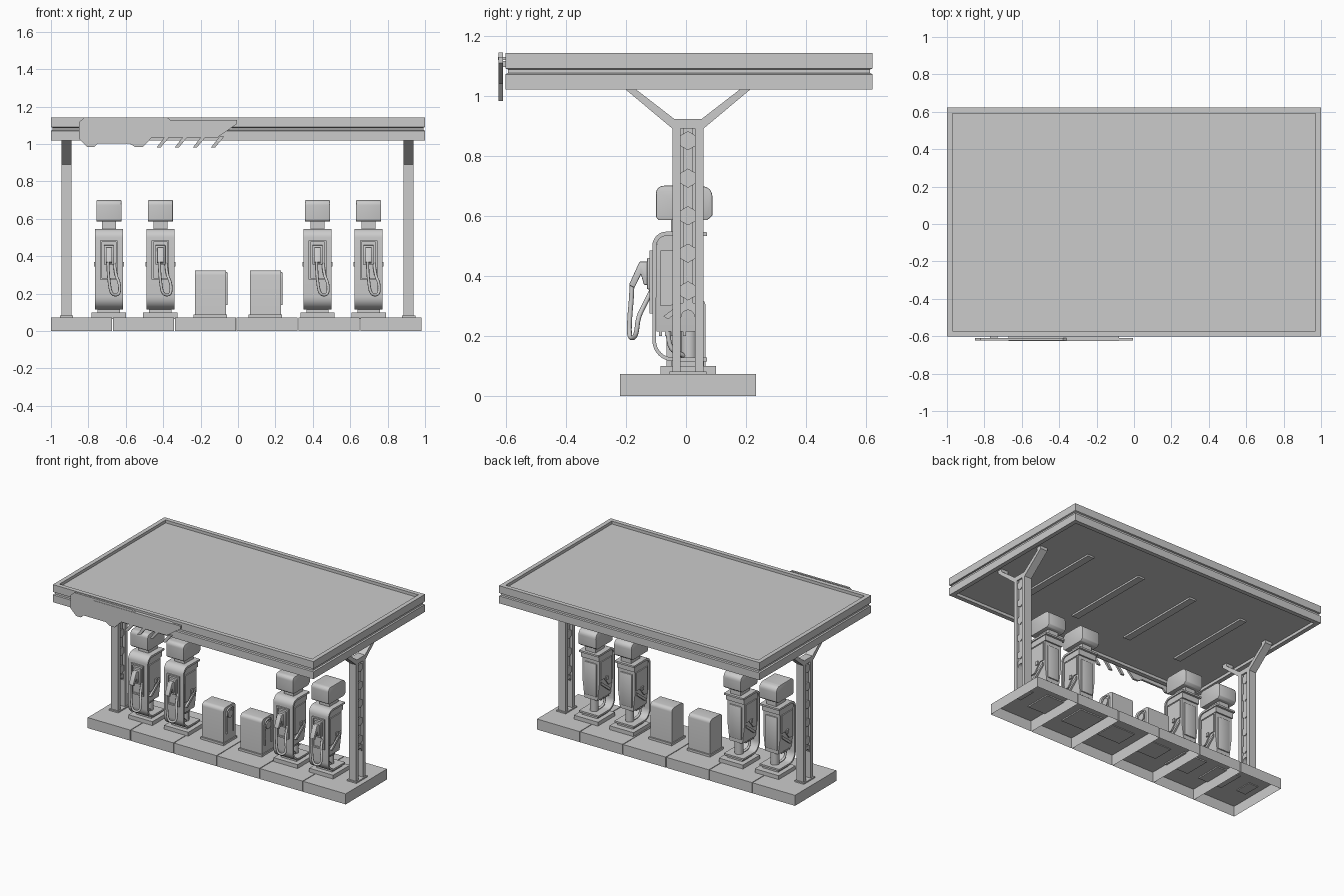
import bpy, bmesh, math
from mathutils import Vector

if "Cube" in bpy.data.objects:
    bpy.data.objects.remove(bpy.data.objects["Cube"])


def finish(name, bm, bevel=0, seg=2, angle=35):
    bmesh.ops.recalc_face_normals(bm, faces=bm.faces)
    if bevel:
        bmesh.ops.bevel(bm, geom=bm.edges[:], offset=bevel, segments=seg,
                        profile=0.5, affect='EDGES', clamp_overlap=True)
    me = bpy.data.meshes.new(name)
    bm.to_mesh(me)
    bm.free()
    for p in me.polygons:
        p.use_smooth = True
    me.set_sharp_from_angle(angle=math.radians(angle))
    ob = bpy.data.objects.new(name, me)
    bpy.context.collection.objects.link(ob)
    return ob


def prism(name, pts, lo, hi, axis='x', bevel=0):
    """Extrude a profile: (y, z) along x, (x, z) along y, or (x, y) along z."""
    place = {'x': lambda a, b, t: (t, a, b), 'y': lambda a, b, t: (a, t, b),
             'z': lambda a, b, t: (a, b, t)}[axis]
    bm = bmesh.new()
    n = len(pts)
    v0 = [bm.verts.new(place(a, b, lo)) for a, b in pts]
    v1 = [bm.verts.new(place(a, b, hi)) for a, b in pts]
    bm.faces.new(v0)
    bm.faces.new(v1)
    for i in range(n):
        j = (i + 1) % n
        bm.faces.new((v0[i], v0[j], v1[j], v1[i]))
    return finish(name, bm, bevel)


def box(name, x0, x1, y0, y1, z0, z1, bevel=0):
    return prism(name, [(x0, y0), (x1, y0), (x1, y1), (x0, y1)], z0, z1, 'z', bevel)


def arc(cx, cy, r, a0, a1, n=8):
    return [(cx + r * math.cos(math.radians(a0 + (a1 - a0) * i / n)),
             cy + r * math.sin(math.radians(a0 + (a1 - a0) * i / n))) for i in range(n + 1)]


def rings(name, x0, x1, y0, y1, profile):
    """Rectangular rings of (inset, z) joined into a capped shell."""
    bm = bmesh.new()
    rs = [[bm.verts.new(p) for p in ((x0 + d, y0 + d, z), (x1 - d, y0 + d, z),
                                     (x1 - d, y1 - d, z), (x0 + d, y1 - d, z))]
          for d, z in profile]
    for a, b in zip(rs, rs[1:]):
        for i in range(4):
            j = (i + 1) % 4
            bm.faces.new((a[i], a[j], b[j], b[i]))
    bm.faces.new(rs[0])
    bm.faces.new(rs[-1])
    return finish(name, bm)


def tube(name, pts, r):
    cu = bpy.data.curves.new(name, 'CURVE')
    cu.dimensions = '3D'
    cu.bevel_depth, cu.bevel_resolution, cu.use_fill_caps = r, 2, True
    sp = cu.splines.new('NURBS')
    sp.points.add(len(pts) - 1)
    for p, co in zip(sp.points, pts):
        p.co = (*co, 1)
    sp.use_endpoint_u, sp.order_u, sp.resolution_u = True, 3, 4
    ob = bpy.data.objects.new(name, cu)
    bpy.context.collection.objects.link(ob)
    return ob


# canopy slab with rim, side groove and recessed underside
rings("canopy", -1, 1, -0.602, 0.622,
      [(0.03, 1.04), (0.03, 1.02), (0, 1.02), (0, 1.071), (0.009, 1.075), (0.009, 1.087),
       (0, 1.091), (0, 1.142), (0.03, 1.142), (0.03, 1.122)])
for x in (-0.62, -0.21, 0.21, 0.62):
    box("canopy_light", x - 0.025, x + 0.025, -0.32, 0.32, 1.028, 1.045)

# island: six blocks with open undersides
for i in range(6):
    x = -1 + i * 0.331
    block = box("island_block", x, x + 0.326, -0.22, 0.233, 0, 0.073)
    bm = bmesh.new()
    bm.from_mesh(block.data)
    bmesh.ops.delete(bm, geom=[f for f in bm.faces if f.normal.z < -0.9], context='FACES')
    bm.to_mesh(block.data)
    bm.free()


# columns with flanges, hexagon-patterned web and forked top
def column(cx):
    c, w = 0.0065, 0.027
    box("column_foot", cx - 0.036, cx + 0.036, -0.055, 0.068, 0.068, 0.082)
    for s in (-1, 1):
        a, b = sorted((c + s * 0.024, c + s * 0.0515))
        box("column_flange", cx - w, cx + w, a, b, 0.073, 0.922)
        arm = [(0.0515, 0.89), (0.207, 1.02), (0.207, 1.045), (0.172, 1.045),
               (0.172, 1.02), (0.045, 0.922), (0, 0.922), (0, 0.89)]
        prism("column_arm", [(c + s * y, z) for y, z in arm], cx - w, cx + w)
    box("column_web", cx - 0.006, cx + 0.006, c - 0.025, c + 0.025, 0.3, 0.92)
    box("column_web_core", cx - 0.016, cx + 0.016, c - 0.016, c + 0.016, 0.3, 0.92)
    for i in range(5):
        z = 0.35 + i * 0.125
        prism("column_hexagon", [(c - 0.024, z - 0.018), (c, z - 0.032), (c + 0.024, z - 0.018),
                                 (c + 0.024, z + 0.018), (c, z + 0.032), (c - 0.024, z + 0.018)],
              cx - 0.021, cx + 0.021)
    prism("column_arch", [(c - 0.025, 0.31), (c - 0.025, 0.26)] + arc(c, 0.265, 0.021, 180, 0)
          + [(c + 0.025, 0.26), (c + 0.025, 0.31)], cx - 0.018, cx + 0.018)


for cx in (-0.917, 0.912):
    column(cx)


# fuel pump
def pump(cx):
    def b(name, hx, y0, y1, z0, z1, bev=0, dx=0):
        return box(name, cx + dx - hx, cx + dx + hx, y0, y1, z0, z1, bev)

    b("pump_base", 0.092, -0.085, 0.1, 0.065, 0.1)
    b("pump_base_step", 0.06, -0.05, 0.06, 0.1, 0.118)
    prism("pump_post", arc(cx, 0.01, 0.028, 0, 337.5, 15), 0.1, 0.24, 'z')
    # wrap-around front shell, a C-shaped strip
    outer = [(0.07, 0.545)] + arc(-0.065, 0.5, 0.047, 90, 180) \
        + arc(-0.042, 0.185, 0.07, 180, 270) + [(0.07, 0.115)]
    inner = [(0.07, 0.533)] + arc(-0.065, 0.5, 0.033, 90, 180) \
        + arc(-0.042, 0.185, 0.058, 180, 270) + [(0.07, 0.127)]
    prism("pump_shell", outer + inner[::-1], cx - 0.075, cx + 0.075)
    # tapered inner body with side panels, ribs and fins
    prism("pump_body", [(cx - 0.05, 0.215), (cx + 0.05, 0.215), (cx + 0.064, 0.33),
                        (cx + 0.064, 0.505), (cx - 0.064, 0.505), (cx - 0.064, 0.33)],
          -0.099, 0.045, 'y')
    b("pump_body_top", 0.068, -0.095, 0.055, 0.495, 0.535)
    b("pump_back_panel", 0.045, 0.04, 0.053, 0.24, 0.47, 0.004)
    for s in (-1, 1):
        x0, x1 = sorted((cx + s * 0.055, cx + s * 0.071))
        prism("pump_side_panel", [(-0.085, 0.3), (-0.05, 0.3), (0.0, 0.36), (0.035, 0.36),
                                  (0.035, 0.485), (-0.085, 0.485)], x0, x1)
        prism("pump_side_rib", [(-0.075, 0.265), (-0.06, 0.255), (0.03, 0.325), (0.03, 0.345)],
              x0, x1)
        b("pump_side_knob", 0.006, -0.03, -0.01, 0.345, 0.37, 0, s * 0.074)
        tube("pump_pipe", [(cx + s * 0.035, -0.06, 0.23), (cx + s * 0.035, -0.06, 0.16),
                           (cx + s * 0.03, -0.02, 0.14), (cx + s * 0.01, 0.0, 0.13)], 0.008)
    for i in range(5):
        y = -0.09 + i * 0.02
        b("pump_fin", 0.045, y, y + 0.01, 0.2, 0.216)
    # head on a short neck
    b("pump_neck", 0.038, -0.05, 0.05, 0.54, 0.59)
    prism("pump_head", arc(-0.075, 0.675, 0.025, 180, 90, 5) + [(0.045, 0.7)]
          + arc(0.055, 0.665, 0.033, 75, 0, 4) + [(0.088, 0.6), (0.07, 0.585), (-0.09, 0.585),
                                                  (-0.1, 0.595)],
          cx - 0.067, cx + 0.067, 'x', 0.005)
    # front recess frame, holster, nozzle and hose
    for s in (-1, 1):
        b("pump_frame_side", 0.005, -0.122, -0.108, 0.275, 0.485, 0, s * 0.042)
    for z in (0.275, 0.475):
        b("pump_frame_bar", 0.045, -0.122, -0.108, z, z + 0.01)
    b("pump_holster", 0.027, -0.13, -0.11, 0.355, 0.46, 0.004)
    prism("pump_nozzle", [(-0.155, 0.447), (-0.118, 0.447), (-0.118, 0.37), (-0.14, 0.37),
                          (-0.15, 0.405), (-0.172, 0.36), (-0.19, 0.37)],
          cx - 0.017, cx + 0.017, 'x', 0.003)
    tube("pump_hose", [(cx + dx, y, z) for dx, y, z in (
        (-0.005, -0.18, 0.37), (-0.005, -0.181, 0.33), (0.0, -0.187, 0.27), (0.01, -0.19, 0.2),
        (0.04, -0.178, 0.19), (0.058, -0.165, 0.205), (0.056, -0.16, 0.26),
        (0.035, -0.14, 0.3), (0.03, -0.11, 0.36))], 0.008)


for cx in (-0.69, -0.415, 0.425, 0.698):
    pump(cx)


# small service cabinets with a hose niche on the right side
def cabinet(cx):
    h = 0.083
    box("cabinet_foot", cx - h - 0.006, cx + h + 0.006, -0.075, 0.075, 0.068, 0.088)
    prism("cabinet_body", [(-0.065, 0.085)] + arc(-0.04, 0.3, 0.025, 180, 90, 5)
          + arc(0.04, 0.3, 0.025, 90, 0, 5) + [(0.065, 0.085)], cx - h, cx + h)
    x = cx + h
    prism("cabinet_dial", arc(0, 0.268, 0.026, 0, 345, 15), x - 0.005, x + 0.008)
    tube("cabinet_hose", [(x + 0.003, y, z) for y, z in (
        (-0.035, 0.14), (-0.037, 0.27), (-0.03, 0.31), (0.03, 0.31), (0.037, 0.27),
        (0.035, 0.14))], 0.006)


for cx in (-0.148, 0.146):
    cabinet(cx)

# fascia sign: plain cut-out plate, streak teeth and raised trim
prism("sign_plate", [(-0.85, 1.117), (-0.82, 1.143), (-0.38, 1.143), (-0.36, 1.128),
                     (-0.005, 1.128), (-0.005, 1.108), (-0.11, 1.035), (-0.46, 1.035),
                     (-0.51, 0.984), (-0.55, 0.984), (-0.58, 1.003), (-0.75, 1.003),
                     (-0.77, 0.984), (-0.805, 0.984), (-0.85, 1.027)], -0.624, -0.61, 'y')
for i in range(4):
    x = -0.435 + i * 0.097
    prism("sign_tooth", [(x, 0.982), (x + 0.022, 0.982), (x + 0.07, 1.04), (x + 0.045, 1.04)],
          -0.624, -0.61, 'y')
box("sign_trim", -0.67, -0.08, -0.6265, -0.6, 1.118, 1.128)
for x in (-0.75, -0.2):
    box("sign_mount", x - 0.02, x + 0.02, -0.612, -0.598, 1.095, 1.115)

# turn hose curves into smooth meshes
bpy.context.view_layer.update()
dg = bpy.context.evaluated_depsgraph_get()
for ob in [o for o in bpy.data.objects if o.type == 'CURVE']:
    me = bpy.data.meshes.new_from_object(ob.evaluated_get(dg))
    new = bpy.data.objects.new(ob.name + "_mesh", me)
    bpy.context.collection.objects.link(new)
    for p in me.polygons:
        p.use_smooth = True
for ob in [o for o in bpy.data.objects if o.type == 'CURVE']:
    bpy.data.objects.remove(ob)
